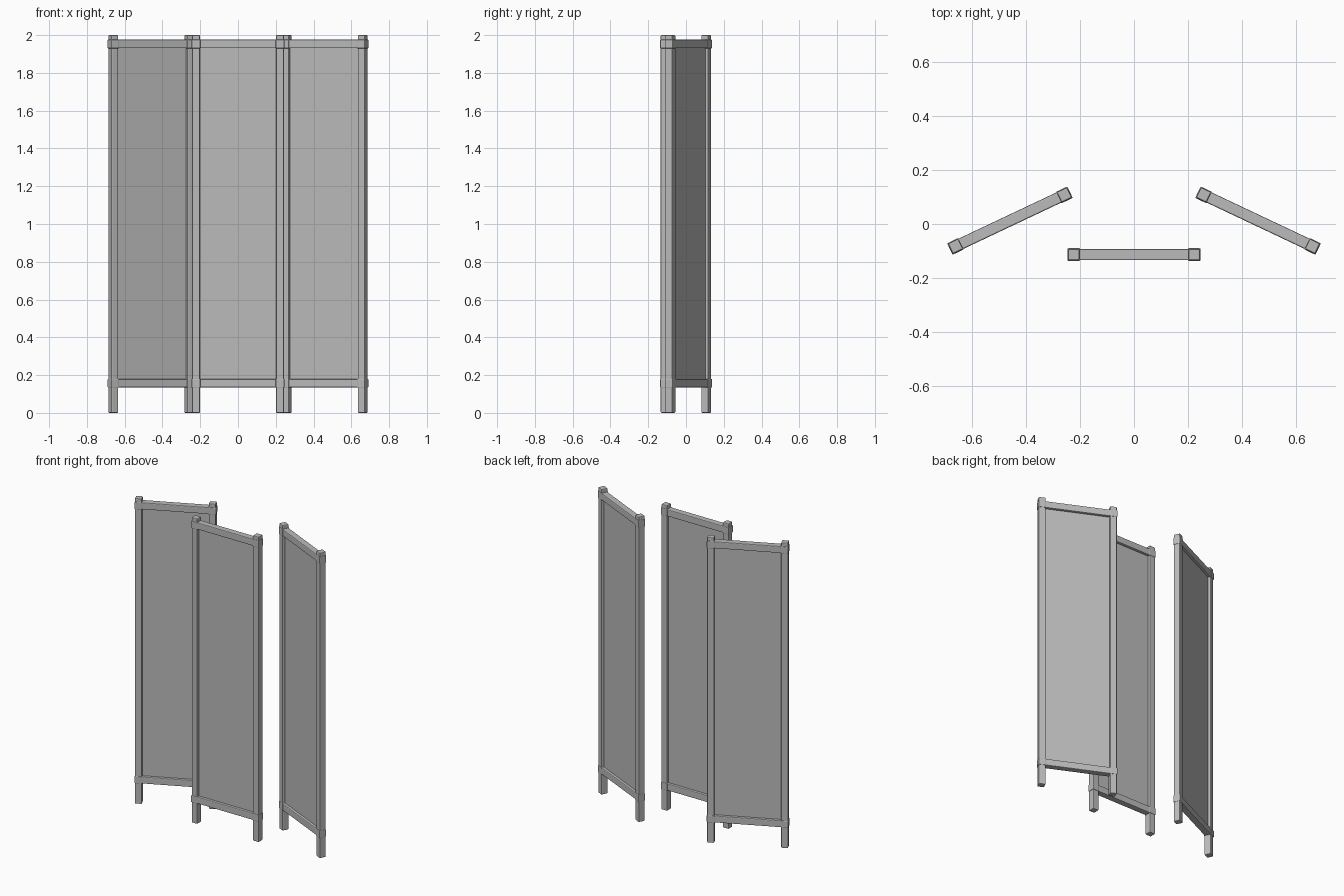
import bpy
import math
from mathutils import Matrix, Vector

cube = bpy.data.objects.get("Cube")
if cube:
    bpy.data.objects.remove(cube, do_unlink=True)

import bmesh

grey = bpy.data.materials.new("soft grey")
grey.use_nodes = True
colour = (0.5, 0.5, 0.5, 1)
grey.diffuse_color = colour
grey.node_tree.nodes["Principled BSDF"].inputs["Base Color"].default_value = colour

WIDTH = 0.492       # outer width of one panel
POST = 0.042        # post thickness
RAIL = 0.045        # rail height
COLLAR = 0.047
POST_X = WIDTH / 2 - COLLAR / 2
RAIL_HEIGHTS = {"bottom": 0.157, "top": 1.953}


def box(name, size, centre, frame, bevel=0.0):
    """A chamfered box placed in the frame of its panel."""
    bm = bmesh.new()
    bmesh.ops.create_cube(bm, size=1)
    bmesh.ops.scale(bm, vec=size, verts=bm.verts)
    if bevel:
        bmesh.ops.bevel(bm, geom=bm.edges[:], offset=bevel, segments=2,
                        profile=0.5, affect='EDGES')
    mesh = bpy.data.meshes.new(name)
    bm.to_mesh(mesh)
    bm.free()
    mesh.materials.append(grey)
    obj = bpy.data.objects.new(name, mesh)
    obj.matrix_world = frame @ Matrix.Translation(Vector(centre))
    bpy.context.collection.objects.link(obj)
    return obj


def panel(label, x, y, degrees):
    frame = Matrix.Translation((x, y, 0)) @ Matrix.Rotation(math.radians(degrees), 4, 'Z')

    # Upright posts with joint collars
    for side, sign in (("left", 1), ("right", -1)):
        box(f"{label}_{side}_post", (POST, POST, 2), (sign * POST_X, 0, 1), frame, 0.005)
        for level, z in RAIL_HEIGHTS.items():
            box(f"{label}_{side}_{level}_collar", (COLLAR, COLLAR, RAIL + 0.002),
                (sign * POST_X, 0, z), frame, 0.004)

    # Horizontal rails
    for level, z in RAIL_HEIGHTS.items():
        box(f"{label}_{level}_rail", (2 * POST_X, POST, RAIL), (0, 0, z), frame, 0.005)

    # Thin infill sheet
    low, high = RAIL_HEIGHTS["bottom"], RAIL_HEIGHTS["top"]
    box(f"{label}_sheet", (2 * POST_X, 0.008, high - low), (0, 0, (low + high) / 2), frame)


panel("centre", 0, -0.113, 0)
panel("left", 0.459, 0.0125, -25.3)
panel("right", -0.459, 0.0125, 25.3)
